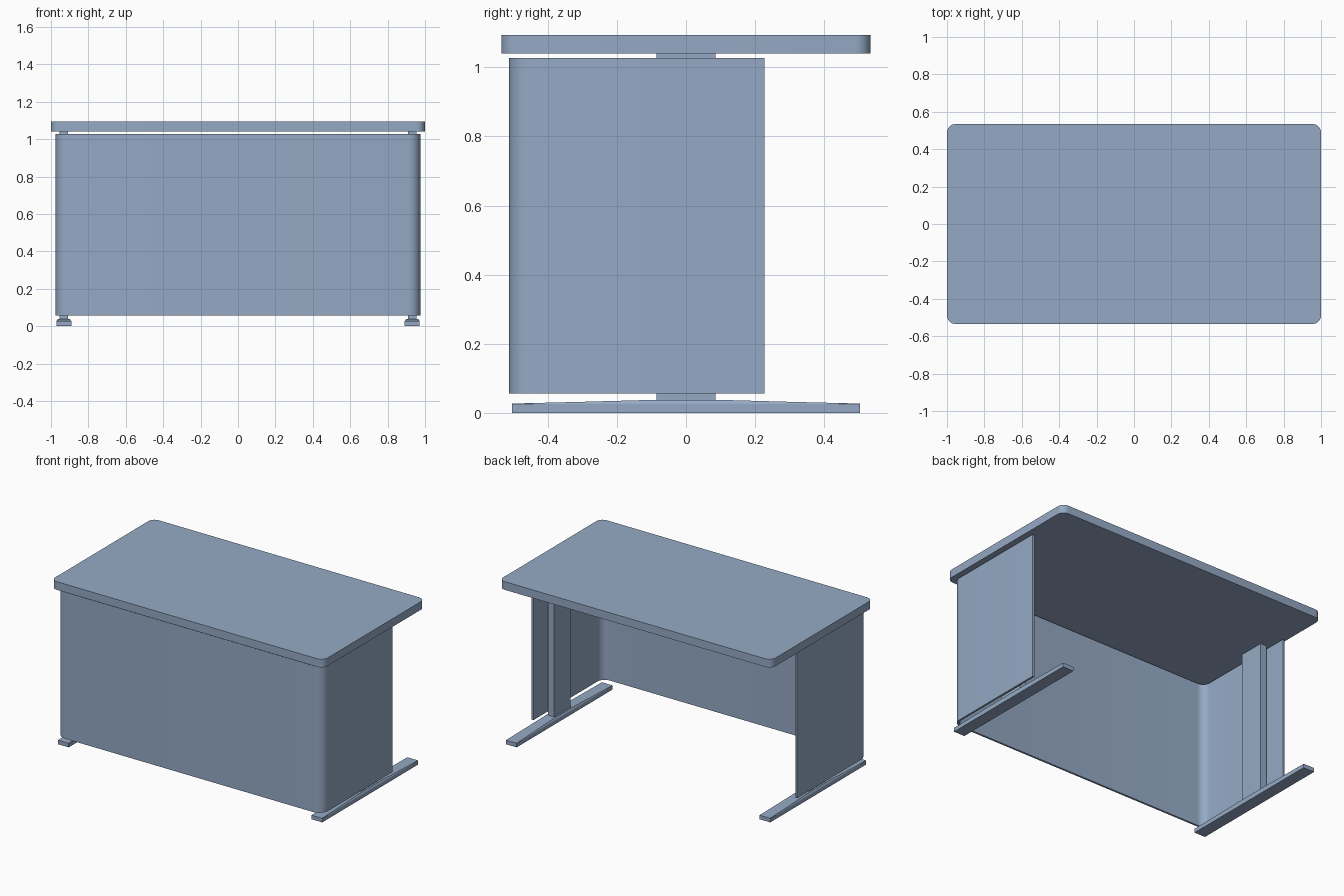
import bpy, bmesh, math

if "Cube" in bpy.data.objects:
    bpy.data.objects.remove(bpy.data.objects["Cube"])

# Slate blue finish used on every part
slate = bpy.data.materials.new("slate_blue")
slate.diffuse_color = (0.30, 0.40, 0.556, 1)
slate.use_nodes = True
slate.node_tree.nodes["Principled BSDF"].inputs["Base Color"].default_value = slate.diffuse_color


def make_object(name, bm):
    bmesh.ops.recalc_face_normals(bm, faces=bm.faces)
    mesh = bpy.data.meshes.new(name)
    bm.to_mesh(mesh)
    bm.free()
    mesh.materials.append(slate)
    ob = bpy.data.objects.new(name, mesh)
    bpy.context.collection.objects.link(ob)
    bpy.ops.object.select_all(action='DESELECT')
    bpy.context.view_layer.objects.active = ob
    ob.select_set(True)
    bpy.ops.object.shade_smooth_by_angle(angle=math.radians(30))
    return ob


def arc(cx, cy, r, start, end, n=8):
    """Points on an arc, angles in degrees."""
    return [(cx + r * math.cos(math.radians(start + (end - start) * i / n)),
             cy + r * math.sin(math.radians(start + (end - start) * i / n)))
            for i in range(n + 1)]


def prism(name, outline, z0, z1):
    """Extrude a flat outline upwards."""
    bm = bmesh.new()
    face = bm.faces.new([bm.verts.new((x, y, z0)) for x, y in outline])
    ext = bmesh.ops.extrude_face_region(bm, geom=[face])
    for v in ext['geom']:
        if isinstance(v, bmesh.types.BMVert):
            v.co.z = z1
    return make_object(name, bm)


# Desktop with rounded corners
hx, hy, r = 1.0, 0.534, 0.045
outline = []
for sx, sy, a in ((1, 1, 0), (-1, 1, 90), (-1, -1, 180), (1, -1, 270)):
    outline += arc(sx * (hx - r), sy * (hy - r), r, a, a + 90)
prism("desktop", outline, 1.04, 1.094)

# U-shaped modesty panel wrapping the front and both sides
px, front, back, t, r = 0.975, -0.512, 0.227, 0.013, 0.065


def u_path(inset):
    cx, cy, rr = px - r, front + r, r - inset
    return ([(-px + inset, back)] + arc(-cx, cy, rr, 180, 270)
            + arc(cx, cy, rr, 270, 360) + [(px - inset, back)])


prism("wrap_panel", u_path(0) + u_path(t)[::-1], 0.056, 1.027)

# Posts and feet, one set per side
FOOT_X = 0.931
for side, s in (("left", -1), ("right", 1)):
    a, b, d = s * FOOT_X - 0.023, s * FOOT_X + 0.023, 0.086
    prism(side + "_post", [(a, -d), (b, -d), (b, d), (a, d)], 0.034, 1.041)

    # Foot: rectangular base with a narrower, gently raised top
    bm = bmesh.new()
    rings = []
    for y, rise, half in ((-0.503, 0.001, 0.039), (-0.30, 0.006, 0.036),
                          (-0.085, 0.012, 0.033), (0.085, 0.012, 0.033),
                          (0.30, 0.006, 0.036), (0.503, 0.001, 0.039)):
        section = ((-0.04, 0), (0.04, 0), (0.04, 0.026),
                   (half, 0.026 + rise), (-half, 0.026 + rise), (-0.04, 0.026))
        rings.append([bm.verts.new((s * FOOT_X + x, y, z)) for x, z in section])
    for p, q in zip(rings, rings[1:]):
        for i in range(6):
            j = (i + 1) % 6
            bm.faces.new((p[i], p[j], q[j], q[i]))
    bm.faces.new(rings[0])
    bm.faces.new(rings[-1])
    make_object(side + "_foot", bm)
